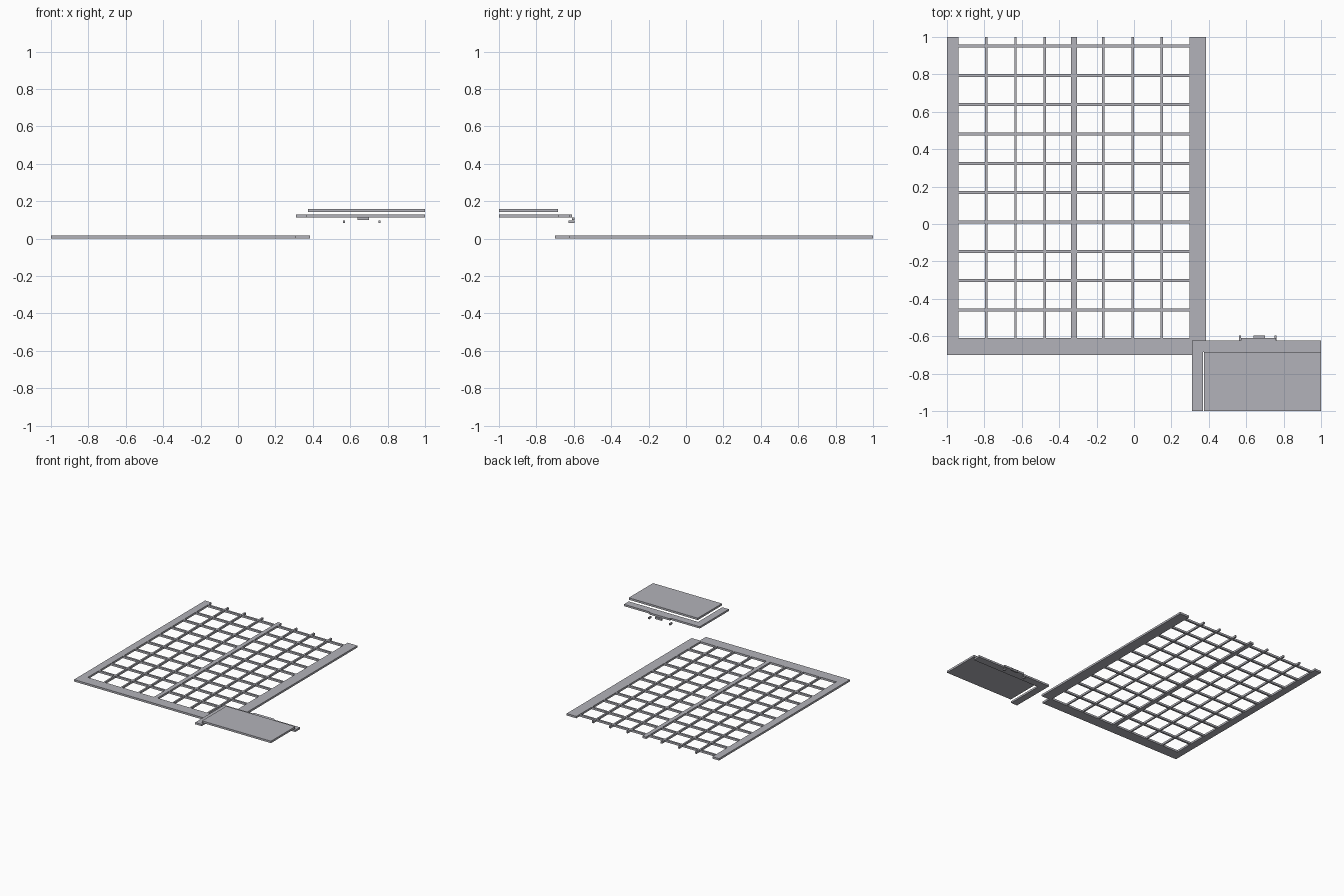
import bpy
import bmesh

cube = bpy.data.objects.get("Cube")
if cube:
    bpy.data.objects.remove(cube, do_unlink=True)

GREY = (0.45, 0.45, 0.49, 1.0)
metal = bpy.data.materials.new("satin grey")
metal.use_nodes = True
metal.diffuse_color = GREY
metal.node_tree.nodes["Principled BSDF"].inputs["Base Color"].default_value = GREY


def plates(name, outlines, z0, z1):
    """Extrude each flat outline from z0 up to z1 into one object."""
    bm = bmesh.new()
    for outline in outlines:
        bottom = bm.faces.new([bm.verts.new((x, y, z0)) for x, y in outline])
        top = bmesh.ops.extrude_face_region(bm, geom=[bottom], use_keep_orig=True)
        verts = [v for v in top["geom"] if isinstance(v, bmesh.types.BMVert)]
        bmesh.ops.translate(bm, verts=verts, vec=(0, 0, z1 - z0))
    bmesh.ops.recalc_face_normals(bm, faces=bm.faces)
    mesh = bpy.data.meshes.new(name)
    bm.to_mesh(mesh)
    bm.free()
    mesh.materials.append(metal)
    obj = bpy.data.objects.new(name, mesh)
    bpy.context.collection.objects.link(obj)
    return obj


def rect(x0, x1, y0, y1):
    return [(x0, y0), (x1, y0), (x1, y1), (x0, y1)]


THICK = 0.016
LEFT, RIGHT, FRONT = -0.939, 0.297, -0.61   # inner edges of the frame
PITCH = 0.1565

# Three-sided frame, notched at one corner for the latch plates
plates("frame", [[(-1, -0.7), (0.31, -0.7), (0.31, -0.623), (0.385, -0.623),
                  (0.385, 1), (RIGHT, 1), (RIGHT, FRONT), (LEFT, FRONT),
                  (LEFT, 1), (-1, 1)]], 0, THICK)

# Long bars, the middle one wider
bars = []
for i in range(7):
    x = -0.79 + i * PITCH
    half = 0.017 if i == 3 else 0.0065
    bars.append((x - half, x + half))
plates("long_bars", [rect(a, b, FRONT, 1) for a, b in bars], 0, THICK)

# Cross bars, fitted between the long bars
starts = [LEFT] + [b for a, b in bars]
ends = [a for a, b in bars] + [RIGHT]
plates("cross_bars",
       [rect(a, b, y - 0.008, y + 0.008)
        for y in (-0.46 + j * PITCH * 1.0025 for j in range(10))
        for a, b in zip(starts, ends)], 0, THICK)

# Raised cover panel
plates("cover_panel", [rect(0.373, 1, -1, -0.685)], 0.143, 0.159)

# L-shaped border with a shallow tongue on its rear edge
plates("corner_border", [[(0.311, -1), (0.37, -1), (0.37, -0.685), (1, -0.685),
                          (1, -0.623), (0.76, -0.623), (0.76, -0.61),
                          (0.572, -0.61), (0.572, -0.623), (0.311, -0.623)]],
       0.114, 0.129)

# Latch tab and its two side pins
plates("latch_tab", [rect(0.64, 0.7, -0.61, -0.595)], 0.1, 0.114)
for side, x in (("right", 0.567), ("left", 0.757)):
    plates(side + "_pin", [rect(x - 0.006, x + 0.006, -0.627, -0.595)], 0.083, 0.096)
